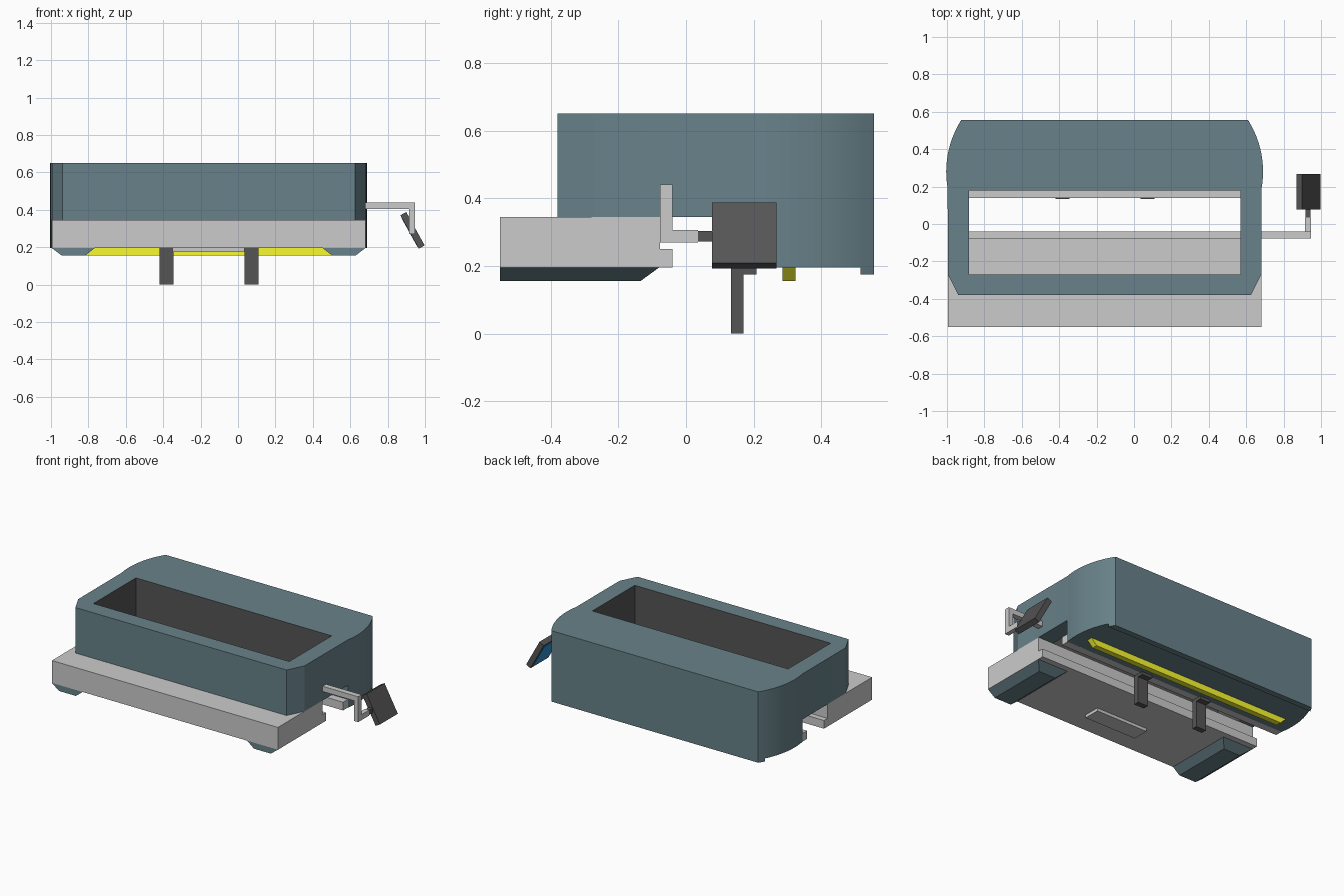
import bpy, bmesh, math
from mathutils import Vector

if "Cube" in bpy.data.objects:
    bpy.data.objects.remove(bpy.data.objects["Cube"])

CX = -0.157          # symmetry plane of the machine body (the arm sticks out to one side)


def material(name, rgb):
    m = bpy.data.materials.new(name)
    m.diffuse_color = (*rgb, 1)
    m.use_nodes = True
    m.node_tree.nodes["Principled BSDF"].inputs["Base Color"].default_value = m.diffuse_color
    return m


TEAL = material("teal", (0.14, 0.225, 0.255))
GREY = material("light_grey", (0.6, 0.6, 0.6))
DARK = material("dark_grey", (0.09, 0.09, 0.09))
YELLOW = material("yellow", (0.95, 0.95, 0.03))
BLUE = material("blue", (0.03, 0.3, 0.7))


def finish(bm, name, *mats):
    bmesh.ops.recalc_face_normals(bm, faces=bm.faces)
    mesh = bpy.data.meshes.new(name)
    bm.to_mesh(mesh)
    bm.free()
    ob = bpy.data.objects.new(name, mesh)
    bpy.context.collection.objects.link(ob)
    for m in mats:
        mesh.materials.append(m)
    return ob


def box(name, x, y, z, mat):
    bm = bmesh.new()
    bmesh.ops.create_cube(bm, size=1)
    for v in bm.verts:
        v.co = [(a + b) / 2 + c * (b - a) for c, (a, b) in zip(v.co, (x, y, z))]
    return finish(bm, name, mat)


def extrude(name, pts, vec, *mats):
    """Closed outline of 3D points pushed along a vector."""
    bm = bmesh.new()
    face = bm.faces.new([bm.verts.new(p) for p in pts])
    res = bmesh.ops.extrude_face_region(bm, geom=[face])
    bmesh.ops.translate(bm, vec=vec, verts=[v for v in res["geom"] if isinstance(v, bmesh.types.BMVert)])
    return finish(bm, name, *mats)


def smooth(ob):
    bpy.ops.object.select_all(action="DESELECT")
    ob.select_set(True)
    bpy.context.view_layer.objects.active = ob
    bpy.ops.object.shade_smooth_by_angle(angle=math.radians(25))


def arc(y0, y1, n=12):
    """Bulging rear side, as half-widths from the symmetry plane."""
    r, yc = 0.513, 0.28
    ys = [y0 + (y1 - y0) * i / n for i in range(n + 1)]
    return [(0.847 - r + math.sqrt(r * r - (y - yc) ** 2), y) for y in ys]


def mirrored(half, z):
    return [(CX + w, y, z) for w, y in half] + [(CX - w, y, z) for w, y in reversed(half)]


# Upper housing: chamfered front, bulged rear, open well through the middle
BACK, SPLIT, Z0, Z1 = 0.555, 0.19, 0.345, 0.65
outer = [(0.782, -0.38), (0.838, -0.27)] + arc(SPLIT, BACK)
n = len(outer) * 2
WX, WY0, WY1 = 0.726, -0.27, 0.18
half_in = [(WX, WY0), (WX, WY1)]
bm = bmesh.new()
rings = []
for z in (Z0, Z1):
    rings.append(([bm.verts.new(p) for p in mirrored(outer, z)],
                  [bm.verts.new(p) for p in mirrored(half_in, z)]))
for o, i in rings:
    h = n // 2
    bm.faces.new(o[1:h - 1 + 1] + [o[h], i[2], i[1], i[0]])            # right side and rear
    bm.faces.new(o[h:n - 1] + [i[3], i[2]])                            # left side
    bm.faces.new([o[0], o[1], i[0], i[3], o[n - 2], o[n - 1]])         # front
for k, count in ((0, n), (1, 4)):
    lo, hi = rings[0][k], rings[1][k]
    for a in range(count):
        b = (a + 1) % count
        f = bm.faces.new([lo[a], lo[b], hi[b], hi[a]])
        f.material_index = k                                           # dark lining in the well
smooth(finish(bm, "housing", TEAL, DARK))

# Rear lower block and the thin lip under its back edge
smooth(extrude("rear_block", mirrored(arc(SPLIT, BACK), 0.195), (0, 0, Z0 - 0.195), TEAL))
smooth(extrude("rear_lip", mirrored(arc(0.515, BACK, 3), 0.175), (0, 0, 0.02), TEAL))

# Front base with a stepped rail along its rear edge
X0, X1 = CX - 0.838, CX + 0.838
profile = [(-0.55, 0.195), (-0.04, 0.195), (-0.04, 0.25), (-0.077, 0.25), (-0.077, 0.345), (-0.55, 0.345)]
extrude("front_base", [(X0, y, z) for y, z in profile], (X1 - X0, 0, 0), GREY)
box("rear_rail", (X0, X1), (0.14, 0.2), (0.195, 0.25), GREY)
box("base_plate", (-0.35, 0.035), (-0.41, -0.30), (0.175, 0.195), GREY)

# Chamfered feet under the base
for side, s in (("right", 1), ("left", -1)):
    bm = bmesh.new()
    top = [bm.verts.new((CX + s * w, y, 0.195)) for w, y in ((0.61, -0.55), (0.838, -0.55), (0.838, -0.08), (0.61, -0.08))]
    low = [bm.verts.new((CX + s * w, y, 0.155)) for w, y in ((0.66, -0.55), (0.785, -0.55), (0.785, -0.135), (0.66, -0.135))]
    bm.faces.new(top)
    bm.faces.new(low)
    for a in range(4):
        b = (a + 1) % 4
        bm.faces.new([top[a], top[b], low[b], low[a]])
    finish(bm, side + "_foot", TEAL)

# L-shaped brackets hanging from the rear rail
bracket = [(0.133, 0), (0.17, 0), (0.17, 0.175), (0.208, 0.175), (0.208, 0.195), (0.133, 0.195)]
for side, x in (("left", -0.42), ("right", 0.035)):
    extrude(side + "_bracket", [(x, y, z) for y, z in bracket], (0.075, 0, 0), DARK)

# Yellow light strip under the rear block
strip = [(0.76, 0.195), (0.72, 0.155), (-0.72, 0.155), (-0.76, 0.195)]
extrude("light_strip", [(CX + w, 0.285, z) for w, z in strip], (0, 0.038, 0), YELLOW)

# Screen arm
elbow = [(0.68, 0.405), (0.915, 0.405), (0.915, 0.27), (0.945, 0.27), (0.945, 0.44), (0.68, 0.44)]
extrude("arm", [(x, -0.077, z) for x, z in elbow], (0, 0.037, 0), GREY)
box("arm_end", (0.915, 0.945), (-0.04, 0.035), (0.27, 0.307), GREY)
box("arm_pivot", (0.917, 0.943), (0.035, 0.09), (0.273, 0.304), DARK)

# Tilted screen with a display on the inner face
screen = box("screen", (-0.018, 0.018), (-0.095, 0.095), (-0.102, 0.102), DARK)
display = box("display", (-0.020, -0.017), (-0.08, 0.08), (-0.087, 0.087), BLUE)
for ob in (screen, display):
    ob.location = Vector((0.933, 0.172, 0.29))
    ob.rotation_euler.y = math.radians(-29)
